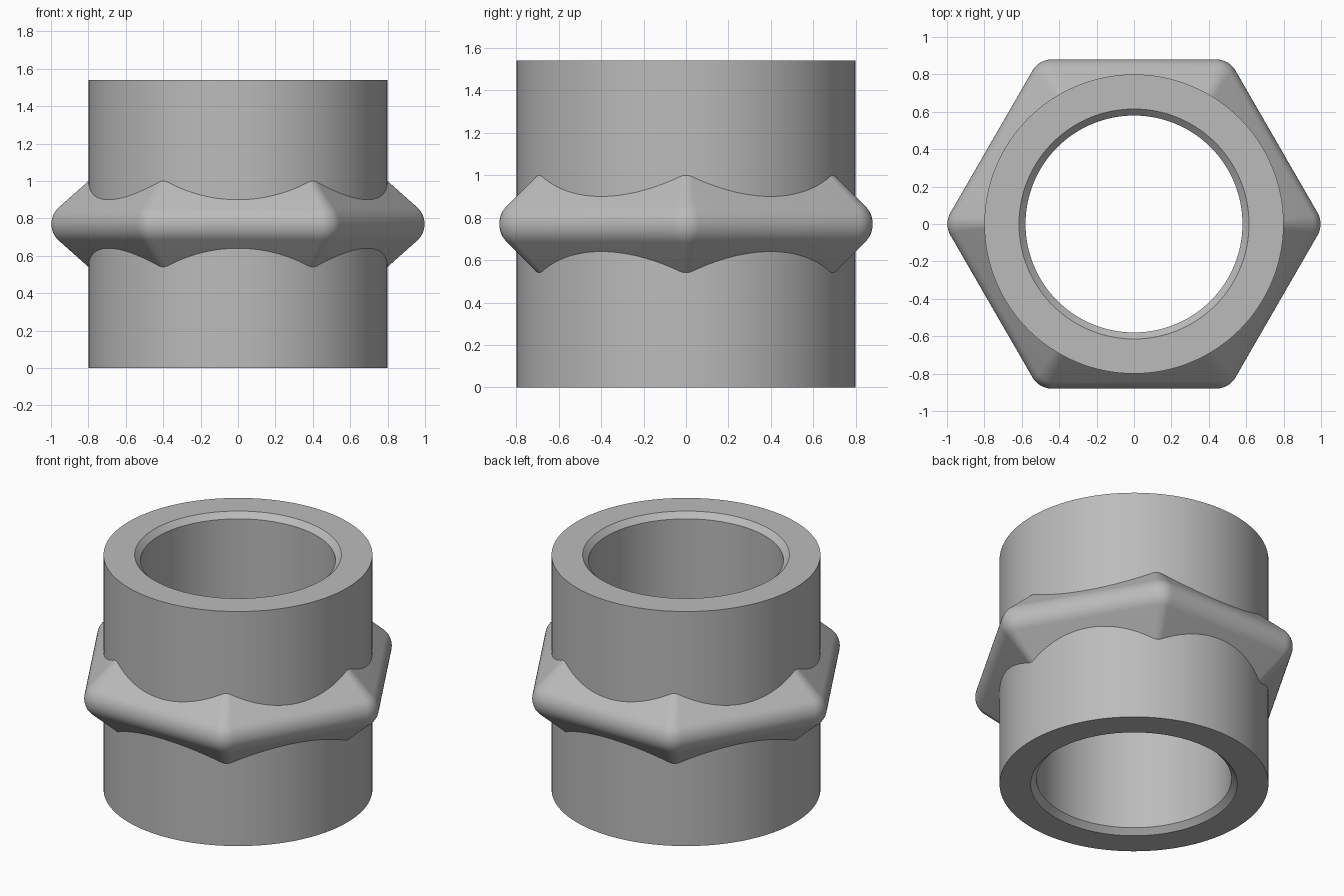
import bpy
import bmesh
from math import sin, cos, pi, radians

cube = bpy.data.objects.get("Cube")
if cube:
    bpy.data.objects.remove(cube, do_unlink=True)

HEIGHT = 1.54
MID = HEIGHT / 2
OUTER, BORE, CHAMFER = 0.8, 0.58, 0.035
SEGMENTS = 128

metal = bpy.data.materials.new("grey metal")
metal.use_nodes = True
metal.diffuse_color = (0.5, 0.5, 0.5, 1)
metal.node_tree.nodes["Principled BSDF"].inputs["Base Color"].default_value = (0.5, 0.5, 0.5, 1)


def circle(radius, z):
    """Points of a horizontal circle."""
    steps = [2 * pi * i / SEGMENTS for i in range(SEGMENTS)]
    return [(radius * cos(a), radius * sin(a), z) for a in steps]


def rounded_hexagon(apothem, corner, z, steps=8):
    """Points of a horizontal hexagon with rounded corners, one corner on +x."""
    reach = (apothem - corner) / cos(pi / 6)
    points = []
    for k in range(6):
        mid = k * pi / 3
        for i in range(steps + 1):
            a = mid + (i / steps - 0.5) * pi / 3
            points.append((reach * cos(mid) + corner * cos(a),
                           reach * sin(mid) + corner * sin(a), z))
    return points


def loft_ring(name, sections, angle):
    """Join closed sections in a loop, the last one back to the first."""
    bm = bmesh.new()
    rows = [[bm.verts.new(p) for p in section] for section in sections]
    for j, row in enumerate(rows):
        following = rows[(j + 1) % len(rows)]
        for i in range(len(row)):
            n = (i + 1) % len(row)
            bm.faces.new((row[i], row[n], following[n], following[i]))
    bmesh.ops.recalc_face_normals(bm, faces=bm.faces)
    mesh = bpy.data.meshes.new(name)
    bm.to_mesh(mesh)
    bm.free()
    mesh.materials.append(metal)
    obj = bpy.data.objects.new(name, mesh)
    bpy.context.collection.objects.link(obj)
    bpy.ops.object.select_all(action="DESELECT")
    obj.select_set(True)
    bpy.context.view_layer.objects.active = obj
    bpy.ops.object.shade_smooth_by_angle(angle=radians(angle))
    return obj


# Pipe body: outer wall, flat rims and chamfered bore
profile = [(OUTER, 0), (OUTER, HEIGHT),
           (BORE + CHAMFER, HEIGHT), (BORE, HEIGHT - CHAMFER),
           (BORE, CHAMFER), (BORE + CHAMFER, 0)]
loft_ring("pipe_body", [circle(r, z) for r, z in profile], 30)

# Hexagonal grip: rounded rim with sloping sides that run into the pipe wall
ROUND, CORE, INNER = 0.12, 0.76, 0.6
slope_reach = CORE + ROUND * 2 ** 0.5
half = slope_reach - INNER
sections = [rounded_hexagon(INNER, 0.035, MID - half)]
for i in range(13):
    lat = radians(-45 + 90 * i / 12)
    sections.append(rounded_hexagon(CORE + ROUND * cos(lat), ROUND * cos(lat),
                                    MID + ROUND * sin(lat)))
sections.append(rounded_hexagon(INNER, 0.035, MID + half))
loft_ring("hex_grip", sections, 40)
